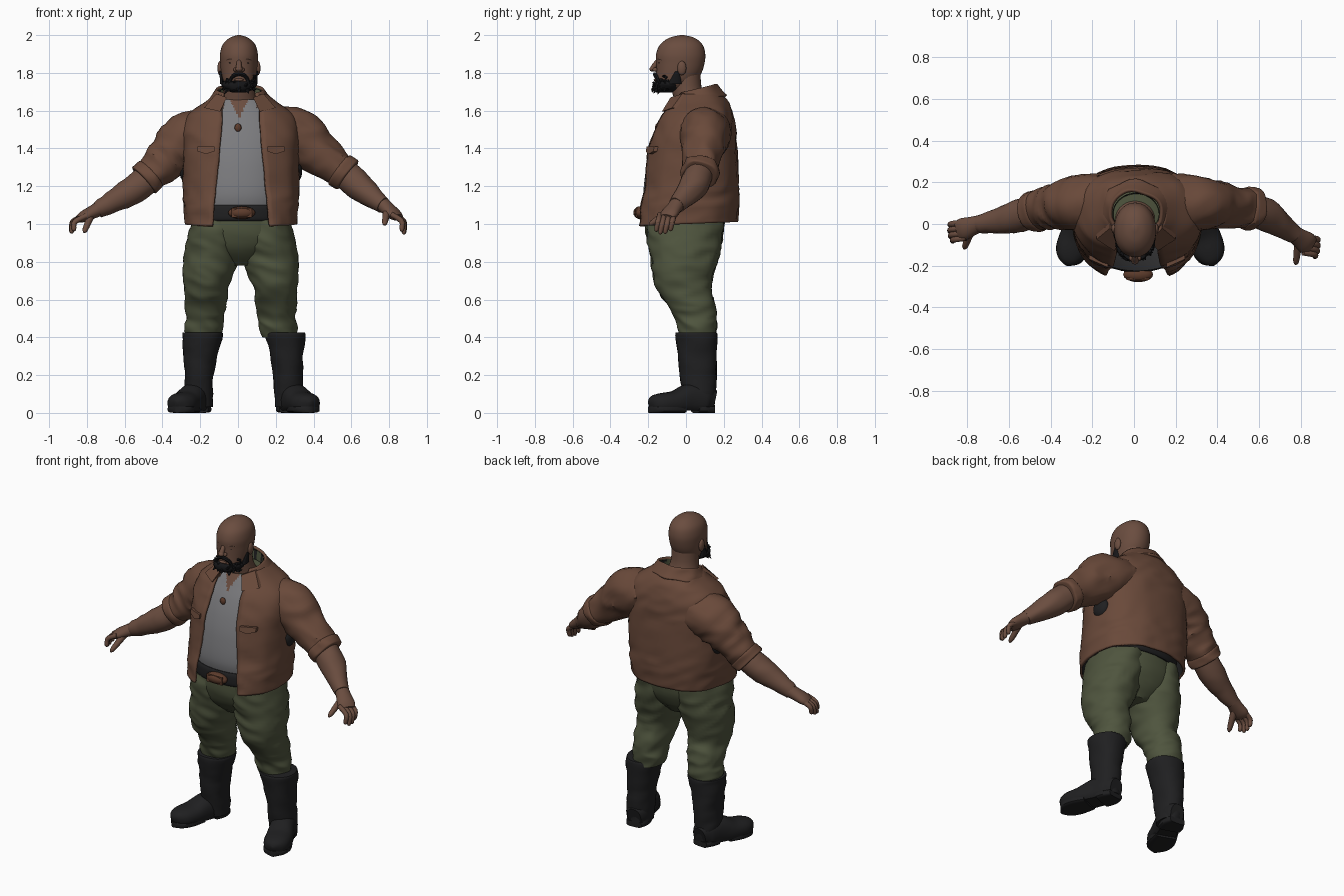
import bpy, bmesh, math, random
from mathutils import Vector, noise

if "Cube" in bpy.data.objects:
    bpy.data.objects.remove(bpy.data.objects["Cube"])
random.seed(4)


def material(name, rgb):
    m = bpy.data.materials.new(name)
    m.use_nodes = True
    m.diffuse_color = (*rgb, 1)
    m.node_tree.nodes["Principled BSDF"].inputs["Base Color"].default_value = (*rgb, 1)
    return m


SKIN = material("brown skin", (.145, .074, .05))
JACKET = material("brown jacket", (.142, .067, .042))
SHIRT = material("grey shirt", (.2, .2, .21))
PANTS = material("olive trousers", (.078, .09, .048))
BOOT = material("boot black", (.014, .014, .015))
HAIR = material("hair black", (.008, .008, .009))
LEATHER = material("buckle brown", (.11, .045, .025))


def finish(name, bm, mats, rule=None):
    me = bpy.data.meshes.new(name)
    bm.to_mesh(me)
    bm.free()
    ob = bpy.data.objects.new(name, me)
    bpy.context.collection.objects.link(ob)
    for m in mats:
        me.materials.append(m)
    if rule:
        for f in me.polygons:
            f.material_index = rule(f.center)
    bpy.ops.object.select_all(action='DESELECT')
    ob.select_set(True)
    bpy.context.view_layer.objects.active = ob
    bpy.ops.object.shade_smooth_by_angle(angle=math.radians(40))
    return ob


def smooth_rings(rings, steps):
    """Catmull-Rom interpolation of (x, y, z, a, b) sections."""
    out = []
    last = len(rings) - 1
    for i in range(last):
        q = [rings[max(i - 1, 0)], rings[i], rings[i + 1], rings[min(i + 2, last)]]
        for k in range(steps):
            t = k / steps
            out.append([.5 * (2 * b + (c - a) * t + (2 * a - 5 * b + 4 * c - d) * t * t
                              + (3 * b - a - 3 * c + d) * t ** 3) for a, b, c, d in zip(*q)])
    return out + [list(rings[-1])]


def loft(name, rings, mats, n=28, steps=4, p=1.0, gap=None, rough=0, flat=True,
         zmin=None, zmax=None, rule=None, tilt=0):
    """Skin sections into a surface; gap leaves an opening at the front."""
    rs = smooth_rings(rings, steps)
    bm = bmesh.new()
    rows = []
    for i, (x, y, z, a, b) in enumerate(rs):
        c, a, b = Vector((x, y, z)), max(a, .001), max(b, .001)
        side, up = Vector((1, 0, 0)), Vector((0, 1, 0))
        if not flat:
            t = Vector(rs[min(i + 1, len(rs) - 1)][:3]) - Vector(rs[max(i - 1, 0)][:3])
            side = t.cross(Vector((0, 0, 1))).normalized()
            up = side.cross(t).normalized()
        start = math.asin(min(1, gap(z) / a) ** (1 / p)) if gap else 0
        row = []
        for k in range(n + 1 if gap else n):
            ang = start + (2 * math.pi - 2 * start) * k / n
            s, co = math.sin(ang), -math.cos(ang)
            d = side * a * math.copysign(abs(s) ** p, s) + up * b * math.copysign(abs(co) ** p, co)
            v = c + d
            if rough:
                fold = noise.noise(Vector((v.x * 7, v.y * 7, v.z * 13 + v.x * 6)))
                v += d.normalized() * rough * (1 - 3 * abs(fold))
            v.z += tilt * d.y
            if zmin is not None:
                v.z = max(v.z, zmin)
            if zmax is not None:
                v.z = min(v.z, zmax)
            row.append(bm.verts.new(v))
        rows.append(row)
    m = len(rows[0])
    for r, q in zip(rows, rows[1:]):
        for k in range(n if gap else m):
            j = (k + 1) % m
            bm.faces.new((r[k], r[j], q[j], q[k]))
    if not gap:
        bm.faces.new(rows[0])
        bm.faces.new(rows[-1])
        bmesh.ops.recalc_face_normals(bm, faces=bm.faces)
    return finish(name, bm, mats, rule)


def tube(name, pts, mat, **kw):
    return loft(name, pts, [mat], n=kw.pop("n", 12), flat=False, **kw)


def ball(name, loc, size, mat):
    bm = bmesh.new()
    bmesh.ops.create_uvsphere(bm, u_segments=16, v_segments=10, radius=1)
    for v in bm.verts:
        v.co = Vector(a * s + l for a, s, l in zip(v.co, size, loc))
    return finish(name, bm, [mat])


def plate(name, pts, mat, depth=.009):
    bm = bmesh.new()
    f = bm.faces.new([bm.verts.new(p) for p in pts])
    new = bmesh.ops.extrude_face_region(bm, geom=[f])["geom"]
    bmesh.ops.translate(bm, vec=(0, depth, 0), verts=[g for g in new if isinstance(g, bmesh.types.BMVert)])
    bmesh.ops.recalc_face_normals(bm, faces=bm.faces)
    return finish(name, bm, [mat])


def shell(ob, lining, thick):
    ob.data.materials.append(lining)
    mod = ob.modifiers.new("thickness", 'SOLIDIFY')
    mod.thickness, mod.offset, mod.material_offset = thick, -1, 1


# Torso: shirt with an open neck, jacket shell, lining and collar
C = .015
loft("shirt", [(C, 0, 1.04, .25, .2), (C, .01, 1.15, .27, .235), (C, .02, 1.3, .27, .23),
               (C, .03, 1.42, .27, .21), (C, .045, 1.52, .26, .185), (C, .055, 1.6, .2, .15),
               (C, .055, 1.66, .13, .115)], [SHIRT, SKIN, PANTS], n=128, steps=12, p=.9,
     rule=lambda c: 2 if c.z > 1.63 and c.y > -.02 else int(c.y < 0 and c.z > 1.56 + abs(c.x - .005) * 2))
jacket = loft("jacket_body", [
    (C, .0, 1.0, .295, .272), (C, .01, 1.1, .303, .27), (C, .022, 1.2, .306, .256),
    (C, .03, 1.4, .305, .24), (C, .045, 1.5, .305, .217), (C, .055, 1.58, .275, .19),
    (C, .068, 1.645, .19, .152), (C, .06, 1.69, .135, .12)],
    [JACKET], n=56, steps=6, p=.84, rough=.005, tilt=.04,
    gap=lambda z: .098 + .055 * max(0, (1.55 - z) / .55))
shell(jacket, BOOT, .014)
collar = loft("collar", [(.01, .06, 1.645, .172, .15), (.01, .055, 1.68, .147, .13),
                         (.01, .052, 1.715, .12, .11)], [JACKET], n=32, gap=lambda z: .085,
              rough=.008, tilt=.25)
shell(collar, PANTS, .016)
loft("neck_lining", [(.01, .05, 1.645, .108, .094), (.01, .05, 1.7, .112, .1)], [PANTS, BOOT],
     n=24, gap=lambda z: .09, tilt=.25, rule=lambda c: int(math.sin(c.x * 110) > .5))
for s, side in ((1, "left"), (-1, "right")):
    x = lambda u: .01 + s * u
    plate(side + "_lapel", [(x(.07), -.082, 1.67), (x(.125), -.02, 1.69),
                            (x(.19), -.074, 1.615), (x(.105), -.128, 1.595)], JACKET, .025)
    plate(side + "_pocket_flap", [(C + s * .14, -.208, 1.41), (C + s * .23, -.168, 1.41),
                                  (C + s * .23, -.173, 1.385), (C + s * .185, -.198, 1.37),
                                  (C + s * .14, -.213, 1.385)], JACKET, .02)
    ball(side + "_armpit_lining", (C + s * .29, .07, 1.28), (.035, .06, .06), BOOT)
ball("pendant", (0, -.152, 1.51), (.018, .012, .022), LEATHER)

# Belt and buckle
loft("belt", [(C, -.005, 1.015, .262, .215), (C, -.005, 1.03, .268, .225),
              (C, -.002, 1.08, .268, .228), (C, 0, 1.1, .26, .222)], [BOOT], p=.9)
ball("buckle", (.02, -.242, 1.06), (.072, .037, .034), LEATHER)
plate("buckle_plate", [(-.035, -.268, 1.035), (.075, -.268, 1.035),
                       (.075, -.268, 1.085), (-.035, -.268, 1.085)], LEATHER)

# Trousers and boots
loft("trouser_seat", [(C, -.005, 1.05, .255, .21), (C, -.008, .95, .262, .205),
                      (C, -.005, .86, .21, .17), (C, 0, .78, .08, .09)], [PANTS], p=.9, rough=.004)
for s, side in ((1, "left"), (-1, "right")):
    x = lambda u: C + s * u
    loft(side + "_trouser_leg", [
        (x(.13), -.005, 1.02, .128, .2), (x(.14), -.008, .93, .138, .2), (x(.152), -.005, .84, .146, .18),
        (x(.17), -.015, .74, .132, .16), (x(.18), -.01, .65, .113, .14),
        (x(.186), .03, .57, .106, .125), (x(.191), .052, .5, .096, .105),
        (x(.195), .06, .45, .1, .1), (x(.2), .065, .4, .085, .085)],
        [PANTS], n=40, steps=6, p=.95, rough=.008)
    x = lambda u: .03 + s * (u + .005)
    loft(side + "_boot_shaft", [
        (x(.23), .075, .03, .07, .075), (x(.233), .07, .1, .075, .085), (x(.23), .065, .19, .076, .095),
        (x(.225), .06, .3, .088, .1), (x(.214), .055, .41, .108, .109),
        (x(.214), .055, .425, .1, .102)], [BOOT], p=.92, rough=.004)
    tube(side + "_boot_foot", [
        (x(.225), .15, .06, .045, .06), (x(.232), .1, .07, .073, .08), (x(.265), .02, .07, .074, .085),
        (x(.3), -.06, .055, .08, .062), (x(.326), -.13, .05, .076, .055), (x(.34), -.175, .045, .05, .045),
        (x(.346), -.195, .04, .01, .02)], BOOT, n=24, p=.85, zmin=.012)
    for name, pts in (("heel", [(x(.228), .15, .02, .05, .02), (x(.234), .1, .02, .07, .02), (x(.25), .05, .02, .07, .02)]),
                      ("sole", [(x(.285), -.02, .02, .068, .02), (x(.315), -.1, .02, .08, .02),
                                (x(.335), -.165, .02, .062, .02), (x(.347), -.197, .02, .012, .02)])):
        tube(side + "_boot_" + name, pts, BOOT, n=20, p=.5, zmin=0, zmax=.035)

# Arms: sleeve, rolled cuff, forearm
ARMS = {
    "left": (1, [(.18, .1, 1.49, .14, .12), (.31, .1, 1.465, .128, .142), (.42, .09, 1.38, .107, .115),
                 (.52, .08, 1.305, .095, .09), (.57, .072, 1.268, .088, .08)],
             [(.54, .078, 1.29, .07, .075), (.63, .045, 1.21, .078, .076), (.7, 0, 1.15, .062, .062),
              (.77, -.05, 1.1, .043, .043)], (.84, -.1, 1.04), (.885, -.125, .945), (.775, -.195, .995)),
    "right": (-1, [(.16, .1, 1.48, .14, .12), (.275, .1, 1.44, .128, .142), (.37, .085, 1.355, .107, .115),
                   (.44, .07, 1.28, .095, .095), (.485, .062, 1.24, .088, .083)],
              [(.46, .065, 1.25, .07, .075), (.55, .04, 1.185, .078, .076), (.64, .015, 1.13, .062, .062),
               (.745, 0, 1.075, .043, .043)], (.835, -.03, 1.03), (.888, -.05, .95), (.815, -.12, .955)),
}
for side, (s, sleeve, fore, knuckle, tip, thumb) in ARMS.items():
    flip = lambda pts: [(s * q[0], *q[1:]) for q in pts]
    tube(side + "_sleeve", flip(sleeve), JACKET, n=32, steps=8, rough=.008)
    a, b = Vector(sleeve[-2]), Vector(sleeve[-1])
    cuff = [(*a.lerp(b, t)[:3], r, r - .004) for t, r in ((.3, .085), (.45, .098), (1, .098), (1.25, .094), (1.3, .08))]
    tube(side + "_cuff", flip(cuff), JACKET, n=28, rough=.008)
    tube(side + "_forearm", flip(fore), SKIN, n=24, rough=.003)
    w, k, t = Vector(fore[-1][:3]), Vector(knuckle), Vector(tip)
    tube(side + "_palm", flip([(*w.lerp(k, f), a, b) for f, a, b in
                               ((-.15, .04, .04), (.3, .045, .035), (.8, .053, .03), (1.1, .045, .02))]), SKIN, n=20)
    for i in range(4):
        off = Vector((.004 * i - .01, (i - 1.5) * .025, 0))
        reach = (.85, 1, .97, .82)[i]
        end = k.lerp(t, reach) + off
        mid = (k + off).lerp(end, .45) + Vector((.018, 0, .012))
        tube(f"{side}_finger_{i}", flip([(*(k + off - Vector((.02, 0, -.012))), .014, .014), (*mid, .0145, .0145),
                                         (*mid.lerp(end, .8), .012, .012), (*end, .004, .004)]), SKIN, n=10)
    root = w.lerp(k, .3)
    th = Vector(thumb)
    tube(side + "_thumb", flip([(*root, .022, .022), (*root.lerp(th, .55), .018, .018),
                                (*root.lerp(th, .88), .014, .014), (*th, .004, .004)]), SKIN, n=10)

# Head and neck
H = .005
loft("neck", [(H, .035, 1.56, .12, .1), (H, .03, 1.64, .1, .09), (H, .005, 1.71, .083, .08),
              (H, -.005, 1.82, .08, .08)], [SKIN])
loft("head", [(H, -.08, 1.705, .03, .045), (H, -.075, 1.72, .065, .078), (H, -.055, 1.755, .084, .105),
              (H, -.038, 1.8, .094, .12), (H, -.03, 1.85, .099, .128), (H, -.028, 1.9, .1, .13),
              (H, -.025, 1.95, .086, .112), (H, -.022, 1.985, .05, .068), (H, -.02, 2, .008, .01)],
     [SKIN], n=40, steps=5, p=.96)
tube("nose_bridge", [(H, -.145, 1.868, .012, .01), (H, -.162, 1.845, .014, .014),
                     (H, -.175, 1.825, .016, .014)], SKIN)
ball("nose_tip", (H, -.174, 1.82), (.019, .02, .014), SKIN)
for s, side in ((1, "left"), (-1, "right")):
    x = lambda u: H + s * u
    ball(side + "_nostril", (x(.018), -.163, 1.817), (.012, .014, .011), SKIN)
    ball(side + "_eye", (x(.04), -.138, 1.852), (.013, .009, .005), HAIR)
    tube(side + "_brow", [(x(.018), -.147, 1.868, .006, .006), (x(.04), -.142, 1.874, .008, .008),
                          (x(.064), -.126, 1.868, .005, .005)], SKIN, n=8)
    ball(side + "_ear", (x(.1), -.022, 1.825), (.014, .024, .038), SKIN)
    tube(side + "_moustache", [(x(0), -.164, 1.793, .008, .007), (x(.025), -.161, 1.788, .01, .008),
                               (x(.045), -.15, 1.765, .009, .009), (x(.05), -.147, 1.74, .012, .012)], HAIR, n=8, rough=.004)
    loft(side + "_sideburn", [(x(.086), -.06, 1.74, .011, .035), (x(.091), -.052, 1.78, .008, .02),
                              (x(.096), -.045, 1.81, .004, .01)], [HAIR], n=10, rough=.005)
ball("lower_lip", (H, -.158, 1.763), (.026, .013, .008), SKIN)

# Beard: jaw mass with ragged tufts
loft("beard", [(H, -.115, 1.695, .03, .03), (H, -.108, 1.708, .065, .062), (H, -.1, 1.73, .086, .077),
               (H, -.095, 1.748, .086, .075), (H, -.085, 1.762, .07, .06)], [HAIR], n=36, rough=.009)
for i in range(46):
    ang = random.uniform(-1.7, 1.7)
    z = random.uniform(1.705, 1.75 + .04 * abs(math.sin(ang)) ** 3)
    d = Vector((math.sin(ang), -math.cos(ang), 0))
    root = Vector((H + d.x * .08, -.1 + d.y * .07, z))
    end = root + d * random.uniform(.006, .016) + Vector((0, 0, random.uniform(-.018, .006)))
    tube(f"beard_tuft_{i}", [(*root, .012, .008), (*end, .002, .002)], HAIR, n=5, steps=1)
